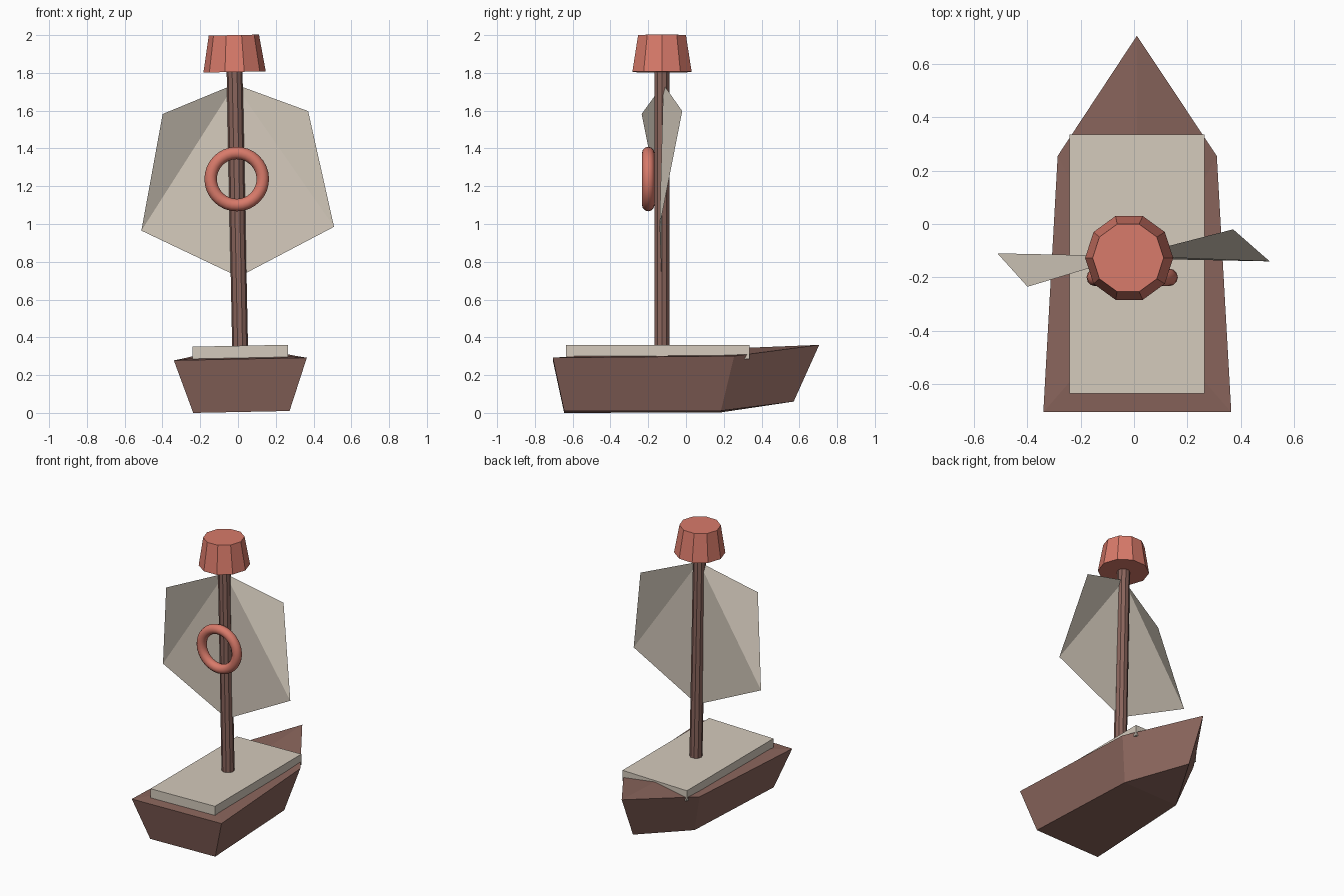
import bpy, bmesh, math
from mathutils import Matrix

if "Cube" in bpy.data.objects:
    bpy.data.objects.remove(bpy.data.objects["Cube"])

# The whole boat leans very slightly to one side
LEAN = Matrix(((1, 0, -0.02, 0.018), (0, 1, 0, 0), (0.02, 0, 1, 0), (0, 0, 0, 1)))
MAST_Y = -0.127


def material(name, r, g, b):
    m = bpy.data.materials.new(name)
    lin = [((c / 255 + 0.055) / 1.055) ** 2.4 for c in (r, g, b)]
    m.diffuse_color = (*lin, 1)
    m.use_nodes = True
    m.node_tree.nodes["Principled BSDF"].inputs["Base Color"].default_value = m.diffuse_color
    return m


wood = material("brown wood", 138, 101, 92)
cream = material("cream", 212, 202, 188)
red = material("coral red", 216, 122, 106)


def finish(name, bm, mat, smooth=False, closed=True):
    bm.transform(LEAN)
    if closed:
        bmesh.ops.recalc_face_normals(bm, faces=bm.faces)
    for f in bm.faces:
        f.smooth = smooth
    me = bpy.data.meshes.new(name)
    bm.to_mesh(me)
    bm.free()
    me.materials.append(mat)
    ob = bpy.data.objects.new(name, me)
    bpy.context.collection.objects.link(ob)
    return ob


def frustum(name, mat, sides, r1, r2, z1, z2):
    bm = bmesh.new()
    pos = Matrix.Translation((0, MAST_Y, (z1 + z2) / 2)) @ Matrix.Rotation(math.pi / 2, 4, 'Z')
    bmesh.ops.create_cone(bm, cap_ends=True, segments=sides, radius1=r1, radius2=r2,
                          depth=z2 - z1, matrix=pos)
    return finish(name, bm, mat)


# Hull: bottom and top outlines joined, with a gently crowned deck
bm = bmesh.new()
rings = []
for half in ([(0.255, -0.645, 0.005), (0.215, 0.185, 0.007), (0, 0.57, 0.06)],
             [(0.352, -0.705, 0.285), (0.298, 0.255, 0.295), (0, 0.705, 0.36)]):
    pts = half + [(-x, y, z) for x, y, z in half[1::-1]]
    rings.append([bm.verts.new(p) for p in pts])
low, top = rings
crown = bm.verts.new((0, -0.3, 0.32))
bm.faces.new((low[0], low[1], low[3], low[4]))
bm.faces.new((low[1], low[2], low[3]))
for i in range(5):
    j = (i + 1) % 5
    bm.faces.new((low[i], low[j], top[j], top[i]))
    bm.faces.new((top[i], top[j], crown))
finish("hull", bm, wood)

# Deck plate
bm = bmesh.new()
bmesh.ops.create_cube(bm, size=1, matrix=Matrix.Translation((0, -0.15, 0.318))
                      @ Matrix.Diagonal((0.505, 0.97, 0.075, 1)))
finish("deck", bm, cream)

# Mast and the lookout on top
frustum("mast", wood, 10, 0.042, 0.042, 0.30, 1.82)
frustum("lookout", red, 10, 0.165, 0.133, 1.805, 2.0)

# Twisted six-sided sail, one panel on each side of the mast
bm = bmesh.new()
head = bm.verts.new((0, -0.12, 1.74))
foot = bm.verts.new((0, -0.13, 0.72))
for s in (-1, 1):
    upper = bm.verts.new((s * 0.385, -0.1275 + s * 0.1075, 1.59))
    lower = bm.verts.new((s * 0.51, -0.125 - s * 0.015, 0.975))
    for tri in ((head, upper, lower), (head, lower, foot)):
        bm.faces.new(tri if s < 0 else tri[::-1])
finish("sail", bm, cream, closed=False)

# Life ring hung on the front of the mast
bm = bmesh.new()
R, r, N, M = 0.138, 0.033, 32, 12
grid = []
for i in range(N):
    a = 2 * math.pi * i / N
    row = []
    for k in range(M):
        b = 2 * math.pi * k / M
        d = R + r * math.cos(b)
        row.append(bm.verts.new((d * math.cos(a), -0.2 + r * math.sin(b), 1.238 + d * math.sin(a))))
    grid.append(row)
for i in range(N):
    for k in range(M):
        i2, k2 = (i + 1) % N, (k + 1) % M
        bm.faces.new((grid[i][k], grid[i2][k], grid[i2][k2], grid[i][k2]))
finish("life_ring", bm, red, smooth=True)
